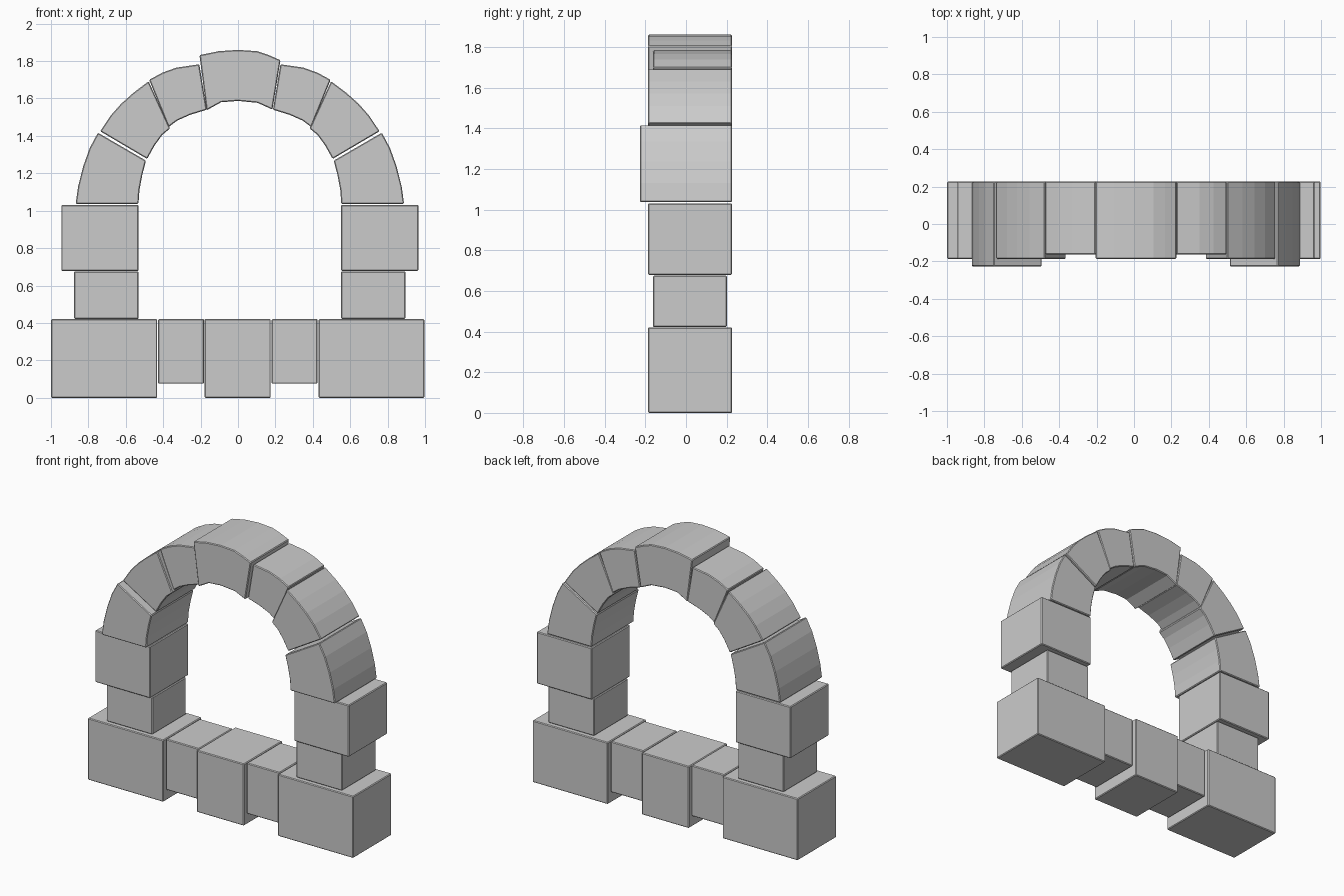
import bpy, bmesh, math

if "Cube" in bpy.data.objects:
    bpy.data.objects.remove(bpy.data.objects["Cube"])

BACK = 0.227
FRONT = -0.187


def stone(name, profile, y0, y1):
    """Extrude an x-z outline from y0 to y1 and chip its edges slightly."""
    bm = bmesh.new()
    face = bm.faces.new([bm.verts.new((x, y0, z)) for x, z in profile])
    ext = bmesh.ops.extrude_face_region(bm, geom=[face])
    for v in ext["geom"]:
        if isinstance(v, bmesh.types.BMVert):
            v.co.y = y1
    bmesh.ops.recalc_face_normals(bm, faces=bm.faces[:])
    me = bpy.data.meshes.new(name)
    bm.to_mesh(me)
    bm.free()
    ob = bpy.data.objects.new(name, me)
    bpy.context.collection.objects.link(ob)
    bev = ob.modifiers.new("chamfer", "BEVEL")
    bev.width = 0.005
    bev.segments = 1
    bev.limit_method = "ANGLE"
    bev.angle_limit = math.radians(35)
    return ob


def pair(name, profile, y0, y1, cx):
    """The same stone on both sides of x = cx; profile x is measured from cx."""
    for side, s in (("left", -1), ("right", 1)):
        stone(f"{name}_{side}", [(cx + s * x, z) for x, z in profile], y0, y1)


def rect(x0, x1, z0, z1):
    return [(x0, z0), (x1, z0), (x1, z1), (x0, z1)]


# Base course
pair("base_end_block", rect(0.431, 0.9985, 0.0, 0.42), FRONT, BACK, -0.001)
pair("base_small_block", rect(0.18, 0.427, 0.075, 0.42), -0.162, 0.201, -0.001)
stone("base_centre_block", rect(-0.18, 0.175, 0.0, 0.42), FRONT, BACK)

# Pillars
pair("pillar_lower_block", rect(0.541, 0.886, 0.422, 0.676), -0.162, 0.201, 0.01)
pair("pillar_upper_block", rect(0.541, 0.955, 0.679, 1.031), FRONT, BACK, 0.01)

# Arch stones: outer edge followed by inner edge
pair("arch_stone_lower",
     [(0.878, 1.037), (0.865, 1.13), (0.838, 1.237), (0.803, 1.335), (0.759, 1.417),
      (0.502, 1.268), (0.522, 1.19), (0.537, 1.11), (0.542, 1.037)],
     -BACK, BACK, 0.01)
pair("arch_stone_middle",
     [(0.747, 1.425), (0.69, 1.51), (0.635, 1.572), (0.57, 1.63), (0.488, 1.692),
      (0.373, 1.44), (0.415, 1.405), (0.455, 1.35), (0.496, 1.277)],
     FRONT, BACK, 0.01)
pair("arch_stone_upper",
     [(0.485, 1.70), (0.415, 1.738), (0.34, 1.765), (0.217, 1.783),
      (0.177, 1.54), (0.265, 1.513), (0.335, 1.482), (0.382, 1.447)],
     -0.162, BACK, 0.01)

# Keystone
stone("keystone",
      [(-0.206, 1.832), (-0.104, 1.853), (0.0, 1.86), (0.104, 1.853), (0.165, 1.832),
       (0.227, 1.805), (0.184, 1.541), (0.104, 1.577), (0.0, 1.587), (-0.09, 1.58),
       (-0.168, 1.537)],
      FRONT, BACK)
